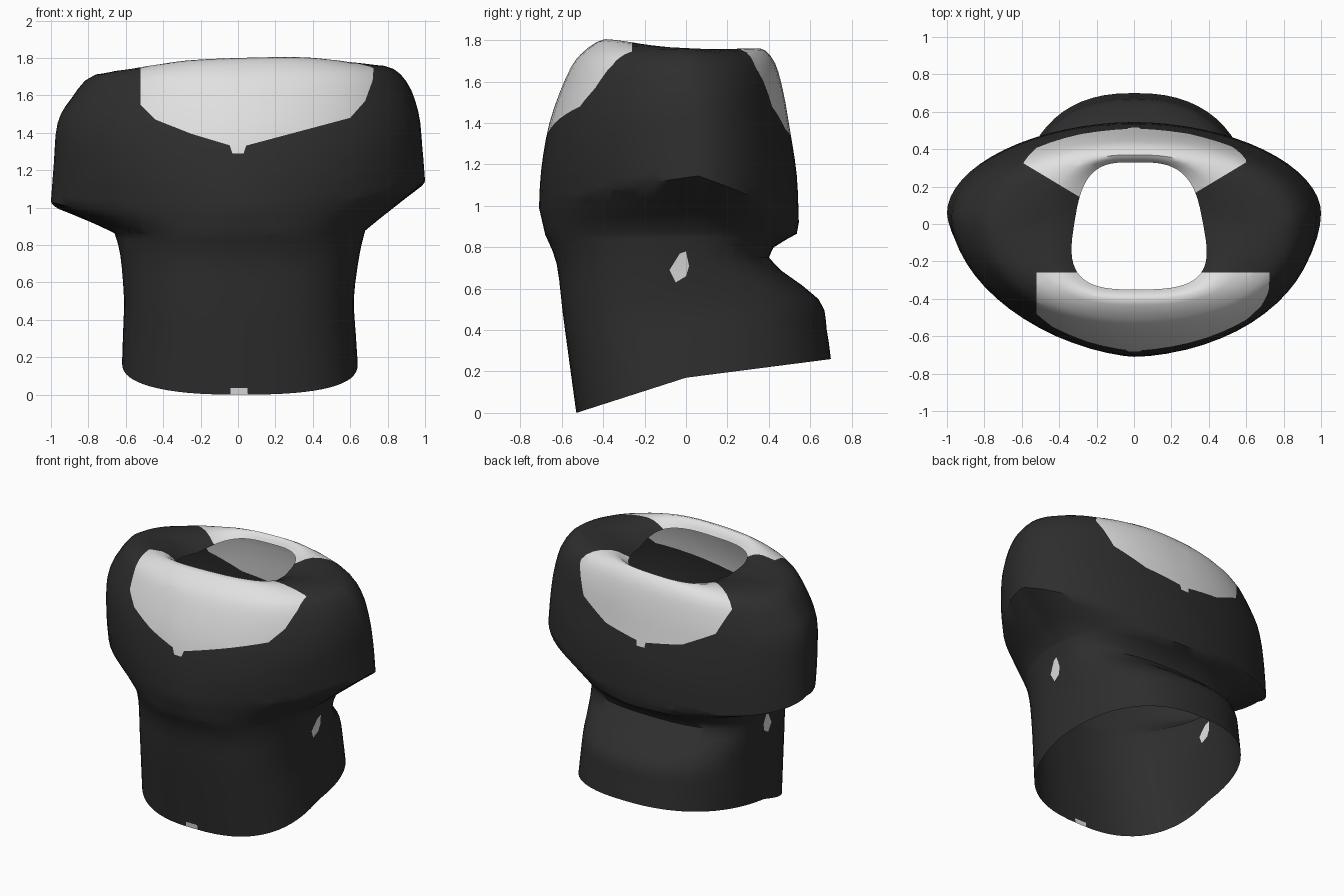
import bpy, bmesh, math
from mathutils import Vector

if "Cube" in bpy.data.objects:
    bpy.data.objects.remove(bpy.data.objects["Cube"])


def material(name, rgb):
    m = bpy.data.materials.new(name)
    m.diffuse_color = (*rgb, 1)
    m.use_nodes = True
    m.node_tree.nodes["Principled BSDF"].inputs["Base Color"].default_value = m.diffuse_color
    return m


# Rings: x left, x right, y front, y back, z front, z side, z back,
#        roundness front, roundness back, y of the sides, sideways tilt, narrowing to the back
RINGS = [
    (-.32, .37, -.35, .33, 1.74, 1.69, 1.71, 3.0, 3.4, 0, .03, .17),       # neck edge
    (-.46, .51, -.40, .37, 1.80, 1.73, 1.755, 2.7, 2.7, 0, .03, .08),      # crest
    (-.76, .78, -.51, .43, 1.73, 1.735, 1.69, 2.1, 2.2, 0, .03, 0),        # shoulder
    (-.89, .90, -.58, .47, 1.62, 1.63, 1.55, 1.95, 2.1, .02, .05, 0),
    (-.965, .965, -.66, .50, 1.40, 1.48, 1.38, 1.85, 2.0, .03, .03, 0),
    (-.985, .985, -.70, .535, 1.17, 1.28, 1.15, 1.75, 1.95, .05, .05, 0),
    (-1.0, 1.0, -.71, .545, .99, 1.09, .92, 1.6, 1.9, .06, .055, 0),       # sleeve hem
    (-.66, .68, -.68, .535, .86, .87, .865, 2.1, 2.2, .03, .01, 0),        # armpit and back fold
    (-.63, .65, -.625, .40, .72, .75, .75, 2.2, 2.6, 0, 0, 0),             # waist
    (-.61, .62, -.595, .64, .48, .52, .55, 2.4, 2.4, 0, 0, 0),
    (-.615, .63, -.56, .68, .22, .32, .40, 2.4, 2.4, 0, 0, 0),
    (-.62, .64, -.53, .70, .0, .17, .26, 2.4, 2.4, 0, 0, 0),               # bottom hem
]
HEM, COLS, SUB = 6, 64, 3


def ring_points(r):
    xl, xr, yf, yb, zf, zs, zb, nf, nb, yc, tilt, narrow = r
    pts = []
    for i in range(COLS):
        a = 2 * math.pi * i / COLS
        c, s = math.cos(a), math.sin(a)
        n = nb if s > 0 else nf + (.25 if c > 0 else 0)
        u = math.copysign(abs(c) ** (2 / n), c)
        v = math.copysign(abs(s) ** (2 / n), s)
        x = u * (xr if u > 0 else -xl) * (1 - narrow * v)
        y = yc + v * (yb - yc if v > 0 else yc - yf)
        z = zs + ((zb if v > 0 else zf) - zs) * abs(v) + tilt * x
        pts.append(Vector((x, y, z)))
    return pts


def spline(a, b, c, d, t):
    return b + .5 * t * (c - a + t * (2 * a - 5 * b + 4 * c - d + t * (3 * (b - c) + d - a)))


# Shirt shell: one loft from the neck to the bottom hem
bm = bmesh.new()
rings = [ring_points(r) for r in RINGS]
last = len(rings) - 1
rows = []
for k in range(last):
    p, q, r, s = (rings[max(0, min(last, k + d))] for d in (-1, 0, 1, 2))
    if k == HEM - 1:
        s = r
    if k == HEM + 1:
        p = q
    for j in range(SUB):
        t = j / SUB
        if k == HEM:
            row = [q[i].lerp(r[i], t) for i in range(COLS)]
        else:
            row = [spline(p[i], q[i], r[i], s[i], t) for i in range(COLS)]
        rows.append([bm.verts.new(v) for v in row])
rows.append([bm.verts.new(v) for v in rings[last]])
for upper, lower in zip(rows, rows[1:]):
    for i in range(COLS):
        n = (i + 1) % COLS
        bm.faces.new((upper[i], lower[i], lower[n], upper[n]))


def outline(points, axis):
    """Half-spaces of a convex outline drawn in xz (axis 0) or yz (axis 1)."""
    pts = [Vector((a, 0, b)) if axis == 0 else Vector((0, a, b)) for a, b in points]
    mid = sum(pts, Vector()) / len(pts)
    out = Vector((0, 1, 0)) if axis == 0 else Vector((1, 0, 0))
    planes = []
    for a, b in zip(pts, pts[1:] + pts[:1]):
        no = (b - a).cross(out).normalized()
        planes.append((a, no if (mid - a).dot(no) > 0 else -no))
    return planes


def paint(planes):
    """Cut the shell along the half-spaces and colour the inside faces light."""
    faces = bm.faces[:]
    for co, no in planes:
        co, no = Vector(co), Vector(no)
        faces = [f for f in faces if any((v.co - co).dot(no) > 0 for v in f.verts)]
        if not faces:
            return
        geom = {e for f in faces for e in f.edges} | {v for f in faces for v in f.verts}
        res = bmesh.ops.bisect_plane(bm, geom=list(geom) + faces, dist=1e-5,
                                     plane_co=co, plane_no=no)
        found = {g for g in res['geom'] if isinstance(g, bmesh.types.BMFace)}
        faces = [f for f in found | {f for f in faces if f.is_valid}
                 if (f.calc_center_median() - co).dot(no) > 0]
    for f in faces:
        f.material_index = 1


front, back = ((0, 0, 0), (0, -1, 0)), ((0, 0, 0), (0, 1, 0))

# Light front yoke, with its small point
paint([((0, -.26, 0), (0, -1, 0))] + outline(
    [(-.52, 1.95), (-.52, 1.55), (-.44, 1.47), (-.25, 1.395), (0, 1.32),
     (.6, 1.48), (.68, 1.57), (.72, 1.68), (.74, 1.95)], 0))
paint([front] + outline([(-.05, 1.35), (-.03, 1.29), (.03, 1.29), (.05, 1.35)], 0))

# Light back yoke
paint([((.25, .12, 0), (-.6, 1, 0)), ((-.25, .12, 0), (.6, 1, 0))] + outline(
    [(-.6, 1.95), (-.6, 1.66), (-.52, 1.48), (-.3, 1.37), (0, 1.32),
     (.3, 1.37), (.52, 1.48), (.6, 1.66), (.6, 1.95)], 0))
paint([back] + outline([(-.04, 1.35), (-.03, 1.29), (.03, 1.29), (.04, 1.35)], 0))

# Small light mark at the front hem, and one on each side
paint([front] + outline([(-.04, -.1), (-.04, .035), (.05, .035), (.06, -.1)], 0))
for sx in (1, -1):
    paint([((0, 0, 0), (sx, 0, 0))] + outline(
        [(-.05, .63), (0, .66), (.015, .71), (0, .78), (-.03, .77), (-.08, .69)], 1))

mesh = bpy.data.meshes.new("shirt")
bmesh.ops.recalc_face_normals(bm, faces=bm.faces[:])
if min(bm.faces, key=lambda f: f.calc_center_median().y).normal.y > 0:
    bmesh.ops.reverse_faces(bm, faces=bm.faces[:])
bm.to_mesh(mesh)
bm.free()
shirt = bpy.data.objects.new("shirt", mesh)
bpy.context.collection.objects.link(shirt)
mesh.materials.append(material("charcoal cloth", (.027, .027, .027)))
mesh.materials.append(material("light grey cloth", (.75, .75, .75)))
bpy.context.view_layer.objects.active = shirt
shirt.select_set(True)
bpy.ops.object.shade_smooth_by_angle(angle=math.radians(50))
